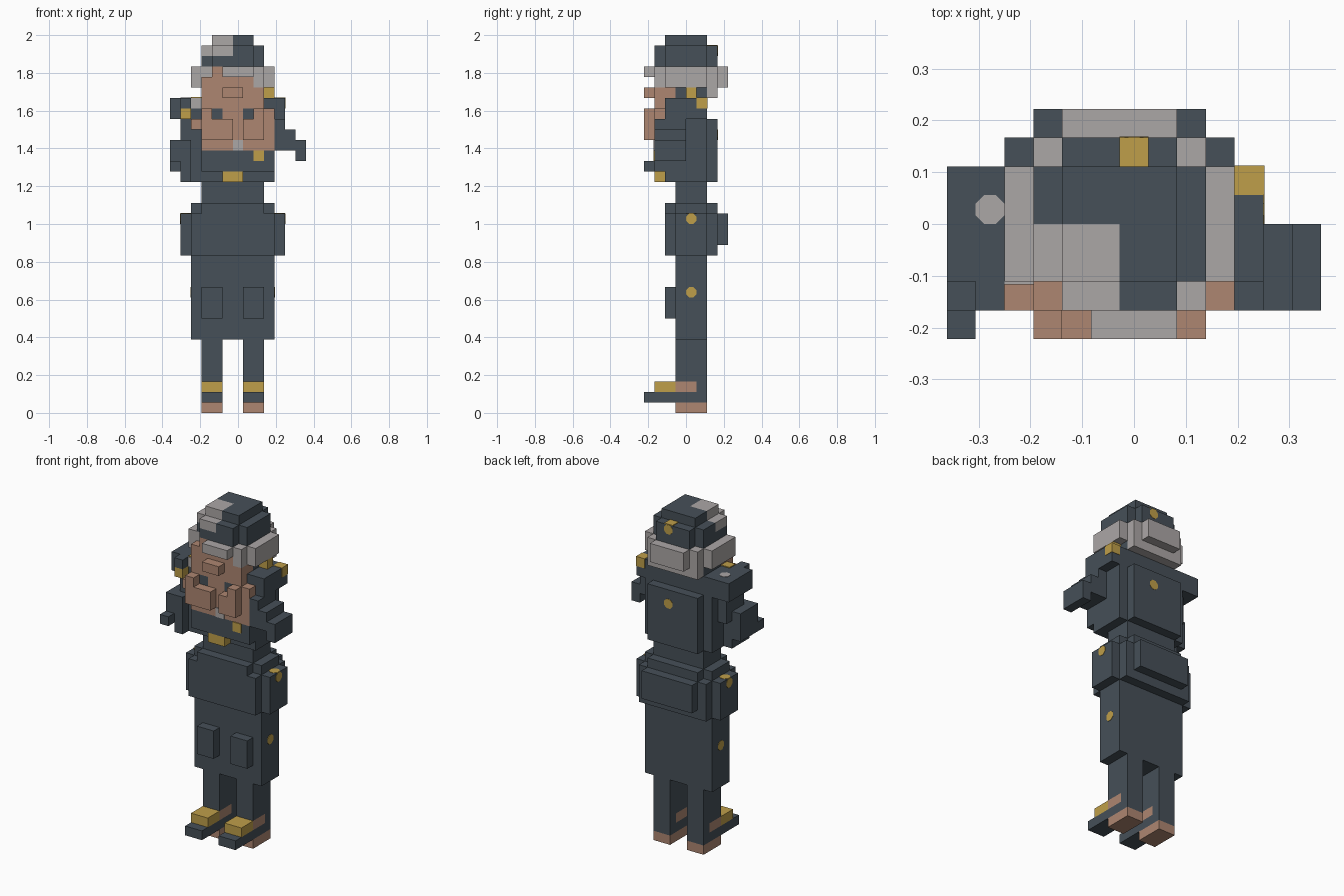
import bpy
import bmesh
import math
from mathutils import Matrix, Vector

old = bpy.data.objects.get("Cube")
if old:
    bpy.data.objects.remove(old, do_unlink=True)

UNIT = 2 / 36                      # size of one building block
ORIGIN = Vector((6.5, 4, 0))       # block-grid point that sits on the centre
MIDDLE = 6                         # mirror plane of the body in blocks


def material(name, rgb):
    mat = bpy.data.materials.new(name)
    mat.use_nodes = True
    mat.diffuse_color = (*rgb, 1)
    mat.node_tree.nodes["Principled BSDF"].inputs["Base Color"].default_value = (*rgb, 1)
    return mat


navy = material("slate navy", (.061, .08, .098))
skin = material("warm skin", (.42, .24, .165))
silver = material("silver grey", (.41, .385, .38))
gold = material("old gold", (.52, .345, .068))


def finish(name, bm, *mats):
    mesh = bpy.data.meshes.new(name)
    bm.to_mesh(mesh)
    bm.free()
    for mat in mats:
        mesh.materials.append(mat)
    obj = bpy.data.objects.new(name, mesh)
    bpy.context.collection.objects.link(obj)
    return obj


def add_box(bm, x, y, z):
    low, high = (Vector(c) for c in zip(x, y, z))
    place = Matrix.Translation(((low + high) / 2 - ORIGIN) * UNIT)
    size = Matrix.Diagonal((*((high - low) * UNIT), 1))
    return bmesh.ops.create_cube(bm, size=1, matrix=place @ size)


def part(name, mat, *boxes, mirror=False):
    """Blocks given as x, y and z spans; optionally repeated on the other side."""
    bm = bmesh.new()
    for x, y, z in boxes:
        add_box(bm, x, y, z)
        if mirror:
            add_box(bm, (2 * MIDDLE - x[1], 2 * MIDDLE - x[0]), y, z)
    return finish(name, bm, mat)


def stud(name, mat, centre, axis):
    """Thin eight-sided button lying on a face that points along axis."""
    bm = bmesh.new()
    turn = Vector(axis).to_track_quat("Z", "Y").to_matrix().to_4x4()
    move = Matrix.Translation((Vector(centre) - ORIGIN) * UNIT)
    spin = Matrix.Rotation(math.pi / 8, 4, "Z")
    bmesh.ops.create_cone(bm, cap_ends=True, segments=8, radius1=UNIT * .54,
                          radius2=UNIT * .54, depth=.004, matrix=move @ turn @ spin)
    return finish(name, bm, mat)


# Feet, shoes and legs
leg = (7, 9)
shin = (3, 6)
part("heels", skin, (leg, shin, (0, 1)), mirror=True)
part("shoe_soles", navy, (leg, (0, 6), (1, 2)), mirror=True)
part("shoe_tops", gold, (leg, (1, 3), (2, 3)), mirror=True)
part("ankles", skin, (leg, (3, 5), (2, 3)), mirror=True)
part("ankle_backs", navy, (leg, (5, 6), (2, 3)), mirror=True)
part("legs", navy, (leg, shin, (3, 7)), mirror=True)

# Skirt with front pockets
body = (2, 10)
slim = (3, 9)
part("skirt", navy, (body, shin, (7, 15)))
part("pockets", navy, (leg, (2, 3), (9, 12)), mirror=True)

# Hip belt with pouches
part("hip_belt", navy,
     (body, (2, 7), (15, 19)),
     (slim, (2, 7), (19, 20)),
     (body, shin, (19, 20)),
     (slim, (7, 8), (16, 19)))
part("hip_pouches", navy, ((10, 11), shin, (15, 19)), mirror=True)

# Buttons on both sides of the skirt and pouches
for side, label in ((1, "left"), (-1, "right")):
    stud(label + "_skirt_button", gold, (MIDDLE + side * 4, 4.5, 11.5), (side, 0, 0))
    stud(label + "_pouch_button", gold, (MIDDLE + side * 5, 4.5, 18.5), (side, 0, 0))
    stud(label + "_pouch_top_button", gold, (MIDDLE + side * 4.5, 4.5, 19), (0, 0, 1))

# Torso
part("waist", navy, (slim, shin, (20, 22)))
part("jacket", navy,
     (body, (2, 6), (22, 28)),
     (slim, (6, 7), (22, 28)),
     ((3, 10), (1, 2), (23, 25)))
part("belt_buckle", gold, ((5, 7), (1, 2), (22, 23)))
part("jacket_badge", gold, ((8, 9), (.9, 2), (24, 25)))
stud("back_button", gold, (6.5, 7, 26.5), (0, 1, 0))

# Open neckline
part("chest", skin,
     ((3, 10), (1, 2), (25, 28)),
     ((2, 3), (1, 2), (27, 28)),
     ((3, 6), (0, 1), (26, 28)),
     ((7, 9), (0, 1), (26, 28)),
     ((3, 4), (0, 2), (28, 29)),
     ((8, 9), (0, 2), (28, 29)),
     ((9, 10), (1, 2), (28, 29)))
part("shirt_front", silver, ((6, 7), (.9, 1), (25, 26)))
part("collar", navy, ((7, 8), (1, 3), (28, 29)), mirror=True)

# Left arm reaching down and outwards
part("left_arm", navy,
     ((9, 11), (2, 6), (28, 30)),
     ((10, 11), (1, 4), (25, 28)),
     ((11, 12), (1, 4), (25, 27)),
     ((12, 13), (1, 4), (24, 26)))
part("left_epaulette", gold,
     ((9, 10), (4, 5), (30, 31)),
     ((10, 11.04), (5, 6.04), (29, 30.04)))

# Right arm bent forwards
part("right_arm", navy,
     ((0, 2), (2, 6), (28, 30)),
     ((1, 2), (1, 2), (29, 30)),
     ((2, 3), (2, 6), (28, 30)),
     ((1, 2), (2, 5), (25, 28)),
     ((0, 2), (1, 4), (23, 26)),
     ((1, 2), (1, 4), (22, 23)),
     ((0, 1), (0, 1), (23, 24)))
part("right_epaulette", gold,
     ((1, 2), (1, 2), (28, 29)),
     ((2, 3), (2, 3), (30, 30.1)))
part("right_shoulder_tab", silver, ((2, 3), (1.9, 2), (29, 30)))
stud("right_shoulder_button", silver, (1.5, 4.5, 30), (0, 0, 1))

# Head
part("neck", navy, (slim, shin, (28, 31)))
part("face", skin,
     (slim, (1, 3), (29, 31)),
     ((3, 8), (1, 3), (31, 32)),
     ((4, 5), (1, 2), (32, 33)),
     ((5, 7), (1, 3), (28, 29)))
part("nose", skin, ((5, 7), (0, 1), (30, 31)))

# Hair and cap brim
part("hair", silver,
     (body, (2, 6), (32, 33)),
     (body, shin, (31, 32)),
     (slim, (6, 7), (30, 33)),
     ((4, 8), (7, 8), (31, 33)),
     ((2, 3), (2, 3), (31, 32)),
     ((8, 9), (1, 3), (31, 33)),
     ((9, 10), (2, 3), (31, 32)))
part("cap_brim", silver, ((5, 8), (0, 2), (32, 33)))


# Cap, with a silver front right quarter above its band
def cap_blocks(name, mat, layers):
    part(name, mat, *layers)


crown = (4, 8)
cap_blocks("cap_band", navy, ((slim, (2, 6), (33, 34)), (crown, (1, 7), (33, 34))))
cap_blocks("cap_crown", navy, (
    ((6, 9), (2, 6), (34, 35)),
    ((3, 6), (4, 6), (34, 35)),
    ((6, 8), (1, 2), (34, 35)),
    (crown, (6, 7), (34, 35)),
    ((6, 8), (2, 6), (35, 36)),
    ((4, 6), (4, 6), (35, 36))))
cap_blocks("cap_silver_panel", silver, (
    ((3, 6), (2, 4), (34, 35)),
    ((4, 6), (1, 2), (34, 35)),
    ((4, 6), (2, 4), (35, 36))))
stud("cap_back_button", gold, (6.5, 7, 34.5), (0, 1, 0))
part("cap_back_badge", gold, ((6, 7), (6, 7), (35, 35.08)))
